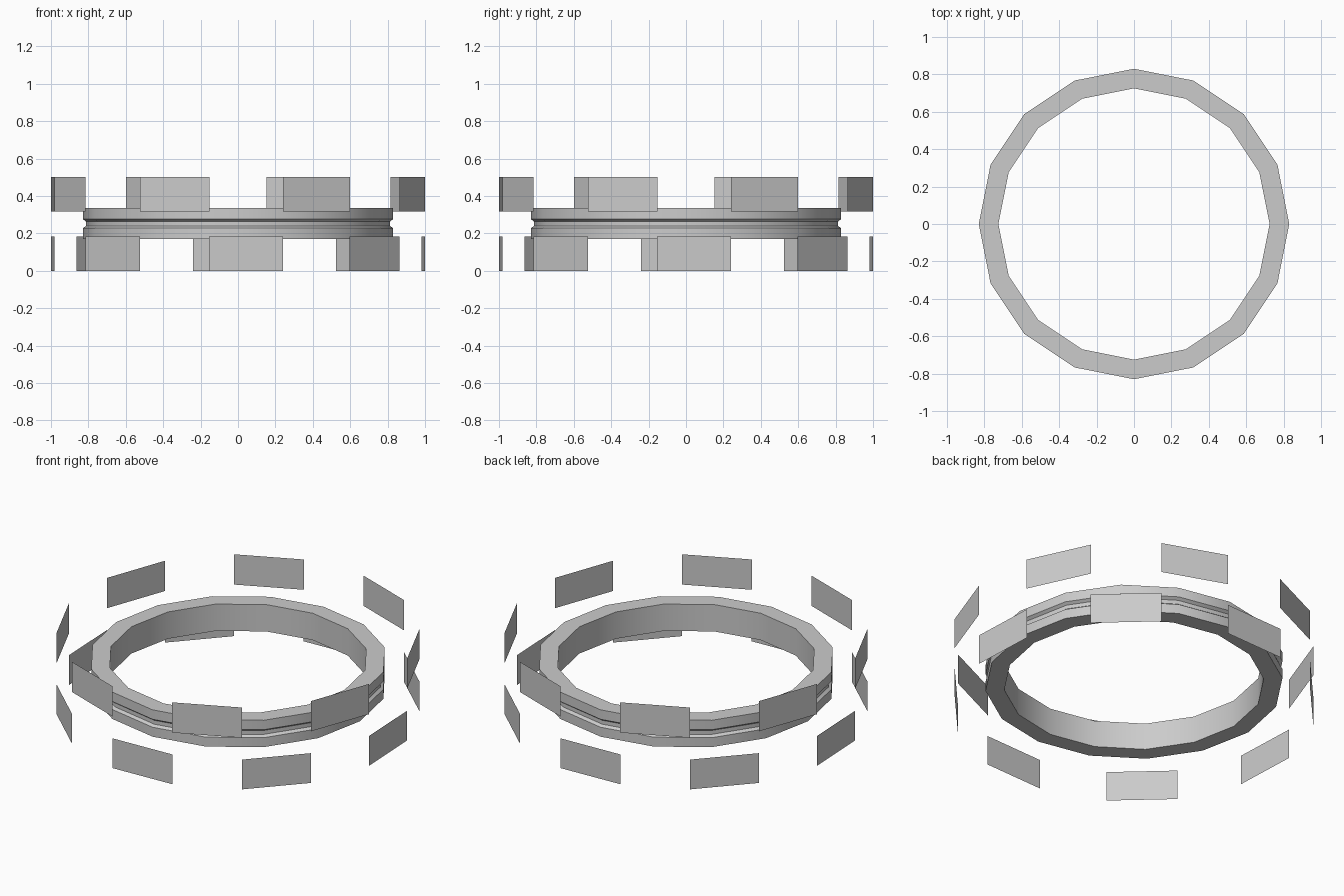
import bpy, bmesh, math

if "Cube" in bpy.data.objects:
    bpy.data.objects.remove(bpy.data.objects["Cube"])


def add_object(name, bm):
    mesh = bpy.data.meshes.new(name)
    bm.to_mesh(mesh)
    bm.free()
    obj = bpy.data.objects.new(name, mesh)
    bpy.context.collection.objects.link(obj)
    return obj


# Central 16-sided ring with a shallow groove: closed (radius, z) profile
SIDES = 16
profile = [(0.725, 0.17), (0.83, 0.17), (0.83, 0.228), (0.813, 0.24),
           (0.813, 0.264), (0.83, 0.277), (0.83, 0.335), (0.725, 0.335)]
bm = bmesh.new()
loops = []
for i in range(SIDES):
    a = math.tau * i / SIDES
    loops.append([bm.verts.new((r * math.cos(a), r * math.sin(a), z)) for r, z in profile])
n = len(profile)
for i in range(SIDES):
    p, q = loops[i], loops[(i + 1) % SIDES]
    for j in range(n):
        k = (j + 1) % n
        bm.faces.new((p[j], q[j], q[k], p[k]))
bmesh.ops.recalc_face_normals(bm, faces=bm.faces)
ring = add_object("ring_band", bm)
bpy.context.view_layer.objects.active = ring
ring.select_set(True)
bpy.ops.object.shade_smooth_by_angle(angle=math.radians(30))


# Rows of eight flat single-sided plates floating around the ring
def plate_row(name, z0, z1, start_deg, radius=0.991, half=0.198):
    bm = bmesh.new()
    for i in range(8):
        a = math.radians(start_deg + 45 * i)
        c, s = math.cos(a), math.sin(a)
        corners = [(-half, z0), (half, z0), (half, z1), (-half, z1)]
        bm.faces.new([bm.verts.new((radius * c - t * s, radius * s + t * c, z))
                      for t, z in corners])
    return add_object(name, bm)


plate_row("lower_plates", 0.0, 0.183, 2.5)
plate_row("upper_plates", 0.317, 0.503, 25.0)
